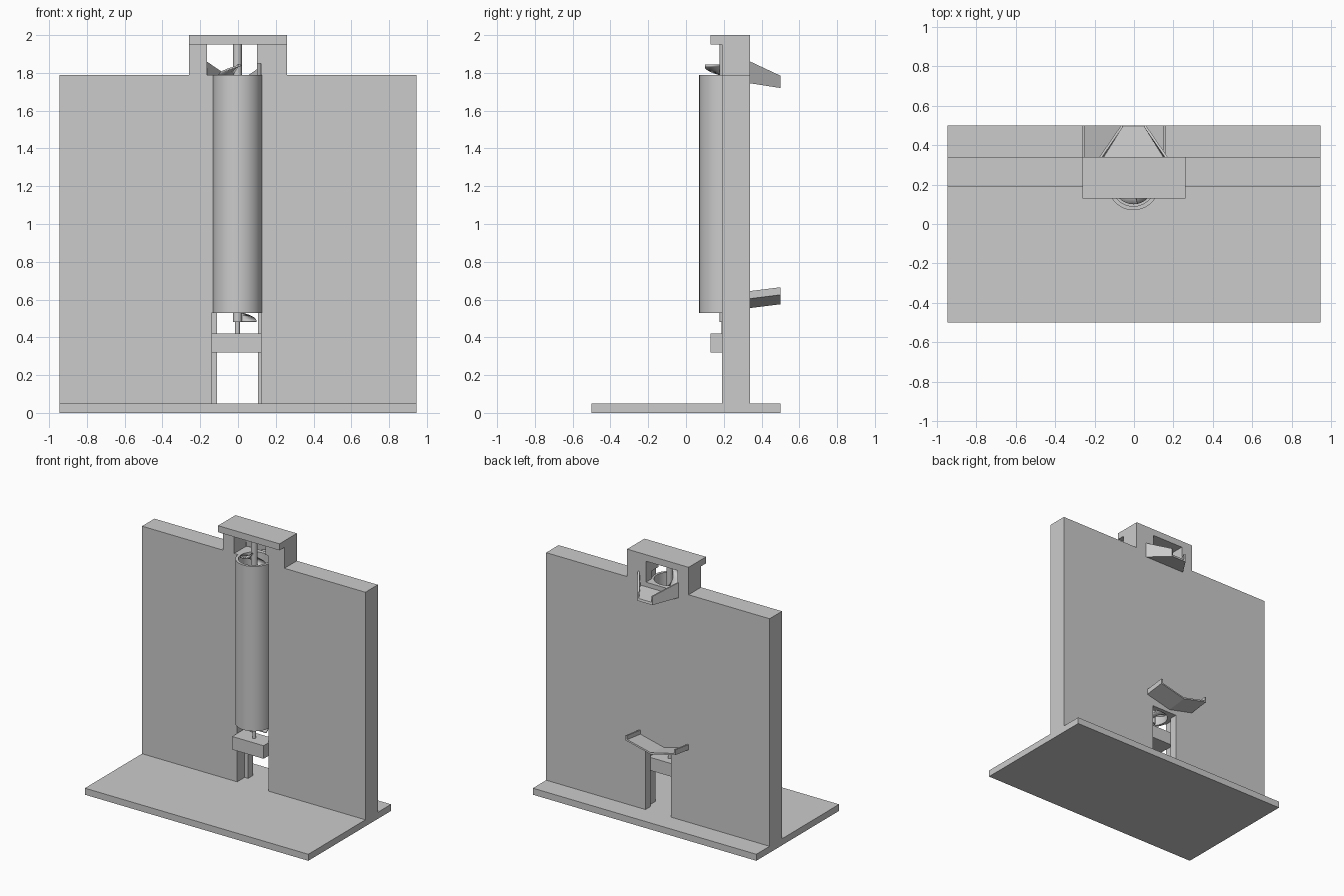
import bpy, bmesh
from math import radians, cos, sin, tau

if "Cube" in bpy.data.objects:
    bpy.data.objects.remove(bpy.data.objects["Cube"], do_unlink=True)

grey = bpy.data.materials.new("plain grey")
grey.use_nodes = True
GREY = (0.6, 0.6, 0.6, 1)
grey.diffuse_color = GREY
grey.node_tree.nodes["Principled BSDF"].inputs["Base Color"].default_value = GREY

AXIS_X, AXIS_Y = -0.003, 0.2  # screw axis


def finish(name, bm):
    mesh = bpy.data.meshes.new(name)
    bmesh.ops.recalc_face_normals(bm, faces=bm.faces)
    bm.to_mesh(mesh)
    bm.free()
    mesh.materials.append(grey)
    obj = bpy.data.objects.new(name, mesh)
    bpy.context.collection.objects.link(obj)
    return obj


def activate(obj):
    bpy.ops.object.select_all(action='DESELECT')
    obj.select_set(True)
    bpy.context.view_layer.objects.active = obj


def smooth(obj):
    activate(obj)
    bpy.ops.object.shade_smooth_by_angle(angle=radians(35))


def box(name, x, y, z):
    bm = bmesh.new()
    bmesh.ops.create_cube(bm, size=1)
    for v in bm.verts:
        v.co = [lo + (c + 0.5) * (hi - lo) for c, (lo, hi) in zip(v.co, (x, y, z))]
    return finish(name, bm)


def rod(name, r, z0, z1, sides=48):
    bm = bmesh.new()
    bmesh.ops.create_cone(bm, cap_ends=True, segments=sides, radius1=r, radius2=r, depth=z1 - z0)
    bmesh.ops.translate(bm, verts=bm.verts, vec=(AXIS_X, AXIS_Y, (z0 + z1) / 2))
    return finish(name, bm)


def cut(target, *cutters):
    for cutter in cutters:
        mod = target.modifiers.new("cut", 'BOOLEAN')
        mod.operation = 'DIFFERENCE'
        mod.solver = 'EXACT'
        mod.object = cutter
        activate(target)
        bpy.ops.object.modifier_apply(modifier=mod.name)


def thicken(obj, amount, offset):
    mod = obj.modifiers.new("thickness", 'SOLIDIFY')
    mod.thickness = amount
    mod.offset = offset
    mod.use_even_offset = True


def chute(name, near, far):
    """Folded sheet between a section at the wall and one at the back."""
    bm = bmesh.new()
    rows = [[bm.verts.new((x, y, z)) for x, z in pts] for pts, y in ((near, 0.34), (far, 0.5))]
    for i in range(len(near) - 1):
        bm.faces.new((rows[0][i], rows[0][i + 1], rows[1][i + 1], rows[1][i]))
    mesh = bpy.data.meshes.new(name)
    bm.to_mesh(mesh)
    bm.free()
    mesh.materials.append(grey)
    obj = bpy.data.objects.new(name, mesh)
    bpy.context.collection.objects.link(obj)
    thicken(obj, 0.012, 1)


# Base and upright wall with its raised tower
box("base", (-0.945, 0.945), (-0.5, 0.5), (0, 0.05))
outline = [(-0.945, 0.05), (0.945, 0.05), (0.945, 1.79), (0.26, 1.79),
           (0.26, 1.95), (-0.26, 1.95), (-0.26, 1.79), (-0.945, 1.79)]
bm = bmesh.new()
face = bm.faces.new([bm.verts.new((x, 0.19, z)) for x, z in outline])
ext = bmesh.ops.extrude_face_region(bm, geom=[face])
bmesh.ops.translate(bm, vec=(0, 0.15, 0),
                    verts=[g for g in ext["geom"] if isinstance(g, bmesh.types.BMVert)])
wall = finish("wall", bm)
box("cap", (-0.26, 0.26), (0.13, 0.34), (1.95, 2.0))

# Lift tube
tube = rod("lift_tube", 0.13, 0.53, 1.79, 64)
bore = rod("bore_cutter", 0.11, 0.4, 1.9, 64)

# Ball inlet through the back
bm = bmesh.new()
bmesh.ops.create_cone(bm, cap_ends=True, segments=32, radius1=0.052, radius2=0.052, depth=0.2)
for v in bm.verts:
    v.co = (v.co.x - 0.055, v.co.z + 0.35, v.co.y + 0.61)
inlet = finish("inlet_cutter", bm)

# Openings in the wall
cutters = [rod("tube_cutter", 0.125, 0.5, 1.85, 64), inlet,
           box("window_cutter", (-0.165, 0.1), (0.1, 0.4), (1.79, 1.98)),
           box("front_bay_cutter", (-0.14, 0.125), (0.1, 0.28), (0.03, 0.53)),
           box("back_bay_cutter", (-0.11, 0.105), (0.2, 0.4), (0.03, 0.53))]
cut(wall, *cutters)
cut(tube, bore, inlet)
for c in cutters + [bore]:
    bpy.data.objects.remove(c, do_unlink=True)
smooth(wall)
smooth(tube)

# Motor bracket, pin and shaft
box("motor_bracket", (-0.14, 0.125), (0.13, 0.27), (0.32, 0.42))
smooth(rod("drive_pin", 0.013, 0.41, 0.49, 24))
smooth(rod("screw_shaft", 0.023, 0.48, 1.96, 32))

# Screw blade winding up the shaft
STEPS, TURNS, PITCH = 32, 6.81, 0.2
bm = bmesh.new()
last = None
for i in range(int(STEPS * TURNS) + 1):
    a = tau * i / STEPS
    z = 0.485 + PITCH * i / STEPS
    pair = [bm.verts.new((AXIS_X + r * cos(a), AXIS_Y + r * sin(a), z)) for r in (0.018, 0.1)]
    if last:
        bm.faces.new((last[0], last[1], pair[1], pair[0]))
    last = pair
blade = finish("screw_blade", bm)
smooth(blade)
thicken(blade, 0.01, 0)

# Exit chute at the top, narrowing to the back
chute("exit_chute",
      [(-0.175, 1.86), (-0.175, 1.745), (0.17, 1.745), (0.17, 1.86)],
      [(-0.065, 1.785), (-0.065, 1.72), (0.06, 1.72), (0.06, 1.785)])

# V-shaped feed chute at the bottom, tilted towards the wall
feed = [(-0.26, 0.645), (-0.26, 0.605), (-0.05, 0.555), (0.16, 0.605), (0.16, 0.645)]
chute("feed_chute", feed, [(x, z + 0.02) for x, z in feed])
